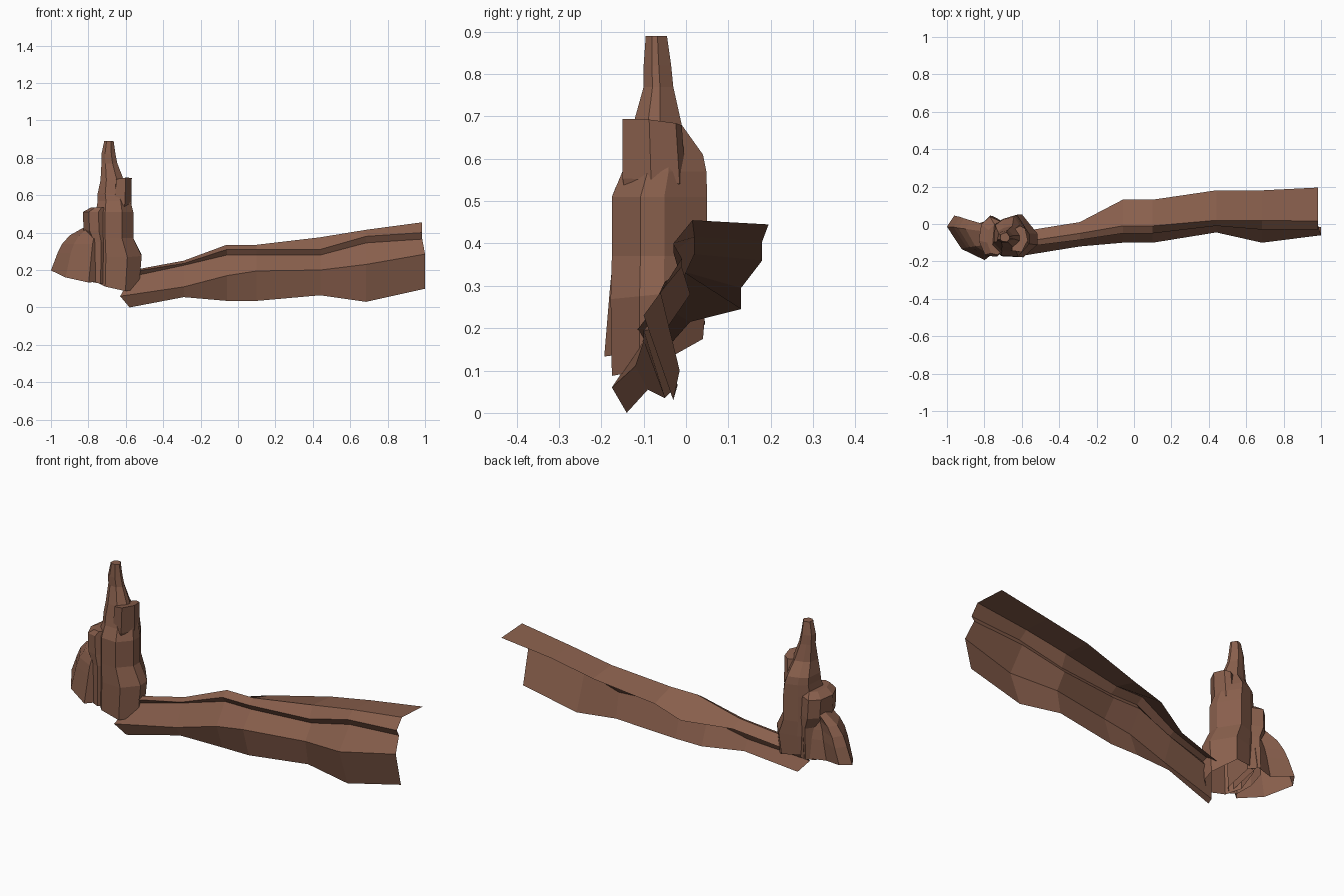
import bpy, bmesh

rock = bpy.data.materials.new("brown_rock")
rock.diffuse_color = (0.25, 0.115, 0.073, 1)


def make(name, rows, closed=True, cap=True):
    """Skin rows of equal length into a flat-shaded shell."""
    bm = bmesh.new()
    vs = [[bm.verts.new(p) for p in r] for r in rows]
    n = len(rows[0])
    for a, b in zip(vs, vs[1:]):
        for i in range(n if closed else n - 1):
            j = (i + 1) % n
            bm.faces.new((a[i], a[j], b[j], b[i]))
    if cap:
        bm.faces.new(vs[-1])
    if closed:
        bmesh.ops.recalc_face_normals(bm, faces=bm.faces)
    me = bpy.data.meshes.new(name)
    bm.to_mesh(me)
    bm.free()
    me.materials.append(rock)
    bpy.context.collection.objects.link(bpy.data.objects.new(name, me))


def column(name, outline, rings):
    """Stack a rough outline, fitted to (z, x0, x1, y0, y1, x tilt, y tilt)."""
    rows = []
    for z, x0, x1, y0, y1, *t in rings:
        tx, ty = t or (0, 0)
        hx, hy = (x1 - x0) / 2, (y1 - y0) / 2
        rows.append([((x0 + x1) / 2 + u * hx, (y0 + y1) / 2 + v * hy,
                      z + tx * u * hx + ty * v * hy) for u, v in outline])
    make(name, rows)


# Long ridge: open shell; each line runs lengthwise through shared stations
stations = [-0.57, -0.29, -0.06, 0.10, 0.44, 0.685, 0.985]
lines = [  # (y, z) at every station, from the back edge over the top to the foot
    [(-.03, .17), (.01, .215), (.13, .245), (.13, .295), (.18, .36), (.18, .405), (.195, .445)],
    [(-.09, .20), (-.05, .25), (-.01, .335), (-.01, .335), (.02, .375), (.02, .415), (.015, .455)],
    [(-.12, .19), (-.085, .235), (-.05, .31), (-.05, .31), (-.01, .31), (-.03, .38), (-.03, .40)],
    [(-.105, .165), (-.07, .225), (-.03, .28), (-.03, .28), (.01, .28), (-.01, .345), (-.01, .365)],
    [(-.175, .06), (-.12, .11), (-.10, .17), (-.10, .195), (-.045, .20), (-.10, .23), (-.06, .285)],
    [(-.14, .0), (-.09, .055), (-.05, .035), (-.05, .035), (-.02, .065), (-.03, .03), (-.015, .10)],
]
shift = [.03, .01, 0, 0, -.06, -.01]  # ragged left end
rows = [[(x + (shift[k] if s == 0 else (.015 if k > 3 and s == 6 else 0)), *line[s])
         for s, x in enumerate(stations)] for k, line in enumerate(lines)]
make("ridge_wall", rows, closed=False, cap=False)

# Tall main spire
column("main_spire",
       [(1, .1), (1, -.4), (.4, -1), (-.5, -.95), (-1, -.5), (-.9, .5), (-.4, .8), (.35, 1)],
       [(.14, -.77, -.53, -.175, .04, -.2, .4),
        (.28, -.77, -.515, -.178, .05, 0, .1),
        (.37, -.76, -.56, -.175, .05),
        (.51, -.76, -.56, -.175, .05),
        (.57, -.75, -.575, -.15, .048),
        (.61, -.75, -.59, -.14, .04),
        (.68, -.735, -.61, -.125, -.01),
        (.77, -.73, -.645, -.10, -.03),
        (.82, -.73, -.655, -.10, -.035),
        (.89, -.715, -.665, -.095, -.045)])

# Overhanging shoulder slab on the right of the spire
column("shoulder_slab",
       [(1, -.1), (.3, -1), (-.8, -.9), (-1, .6), (.1, 1), (.7, .8)],
       [(.52, -.67, -.58, -.145, -.02, .1, -.1),
        (.545, -.67, -.57, -.15, .0, .1, -.1),
        (.685, -.66, -.568, -.15, -.01, .15, -.1)])

# Middle column leaning on the spire
column("middle_column",
       [(1, -.7), (.3, -1), (-.5, -.9), (-1, -.2), (-.8, .6), (-.1, 1), (1, .7)],
       [(.155, -.80, -.70, -.17, .04, -.1, .25),
        (.35, -.79, -.70, -.175, .04),
        (.41, -.825, -.70, -.175, .045),
        (.51, -.83, -.70, -.175, .04),
        (.535, -.785, -.70, -.165, .0)])

# Low block at the far left
column("low_block",
       [(-1, .5), (-.7, 1), (.15, .6), (1, .9), (1, -.6), (.55, -1), (-.4, -.5)],
       [(.17, -1, -.74, -.193, .045, -.1, .25),
        (.29, -.965, -.73, -.18, .038),
        (.34, -.94, -.73, -.175, .03),
        (.385, -.90, -.73, -.165, .02),
        (.43, -.82, -.73, -.15, .0)])
